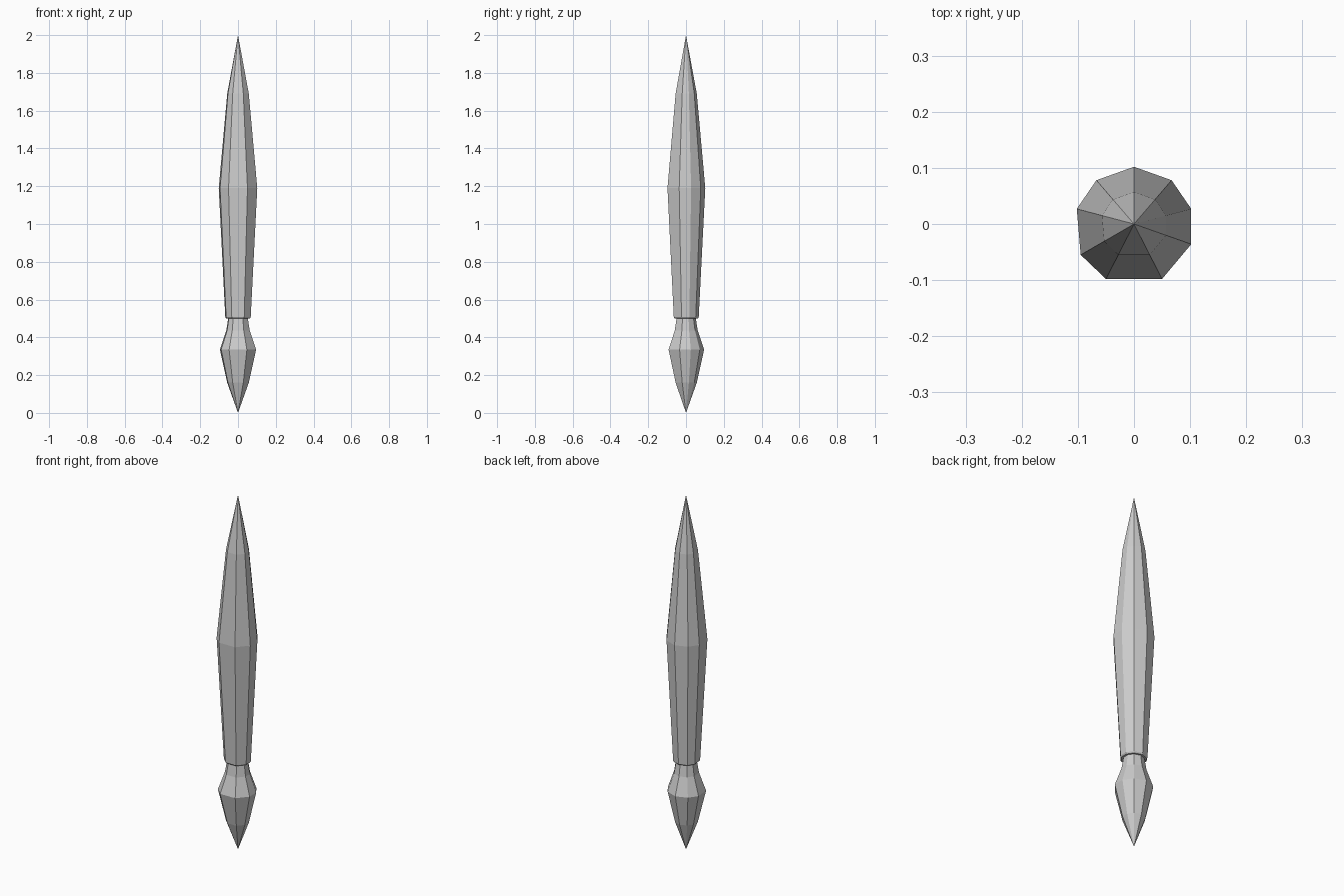
import bpy, bmesh

if "Cube" in bpy.data.objects:
    bpy.data.objects.remove(bpy.data.objects["Cube"])

# Slightly irregular nine-sided cross-section at the widest point
SECTION = [(0, 0.102), (-0.067, 0.078), (-0.102, 0.027), (-0.095, -0.055),
           (-0.05, -0.098), (0.05, -0.098), (0.102, -0.036), (0.102, 0.027),
           (0.067, 0.078)]


def faceted_spindle(name, profile):
    """Stack scaled copies of the section; profile holds (z, scale), scale 0 is a tip."""
    bm = bmesh.new()
    rings = []
    for z, s in profile:
        pts = SECTION if s else [(0, 0)]
        rings.append([bm.verts.new((x * s, y * s, z)) for x, y in pts])
    n = len(SECTION)
    for a, b in zip(rings, rings[1:]):
        for i in range(n):
            j = (i + 1) % n
            quad = [a[i % len(a)], a[j % len(a)], b[j % len(b)], b[i % len(b)]]
            bm.faces.new(list(dict.fromkeys(quad)))
    # Close a blunt end
    for ring in (rings[0], rings[-1]):
        if len(ring) > 1:
            bm.faces.new(ring)
    bmesh.ops.recalc_face_normals(bm, faces=bm.faces)
    mesh = bpy.data.meshes.new(name)
    bm.to_mesh(mesh)
    bm.free()
    obj = bpy.data.objects.new(name, mesh)
    bpy.context.collection.objects.link(obj)
    return obj


# Long upper body with a small rim at its base
faceted_spindle("upper_spike", [(0.50, 0.61), (0.507, 0.66), (1.19, 1.0),
                                (1.69, 0.56), (2.0, 0)])

# Short lower point with a narrow neck
faceted_spindle("lower_point", [(0, 0), (0.16, 0.56), (0.335, 0.94),
                                (0.435, 0.61), (0.50, 0.51)])
